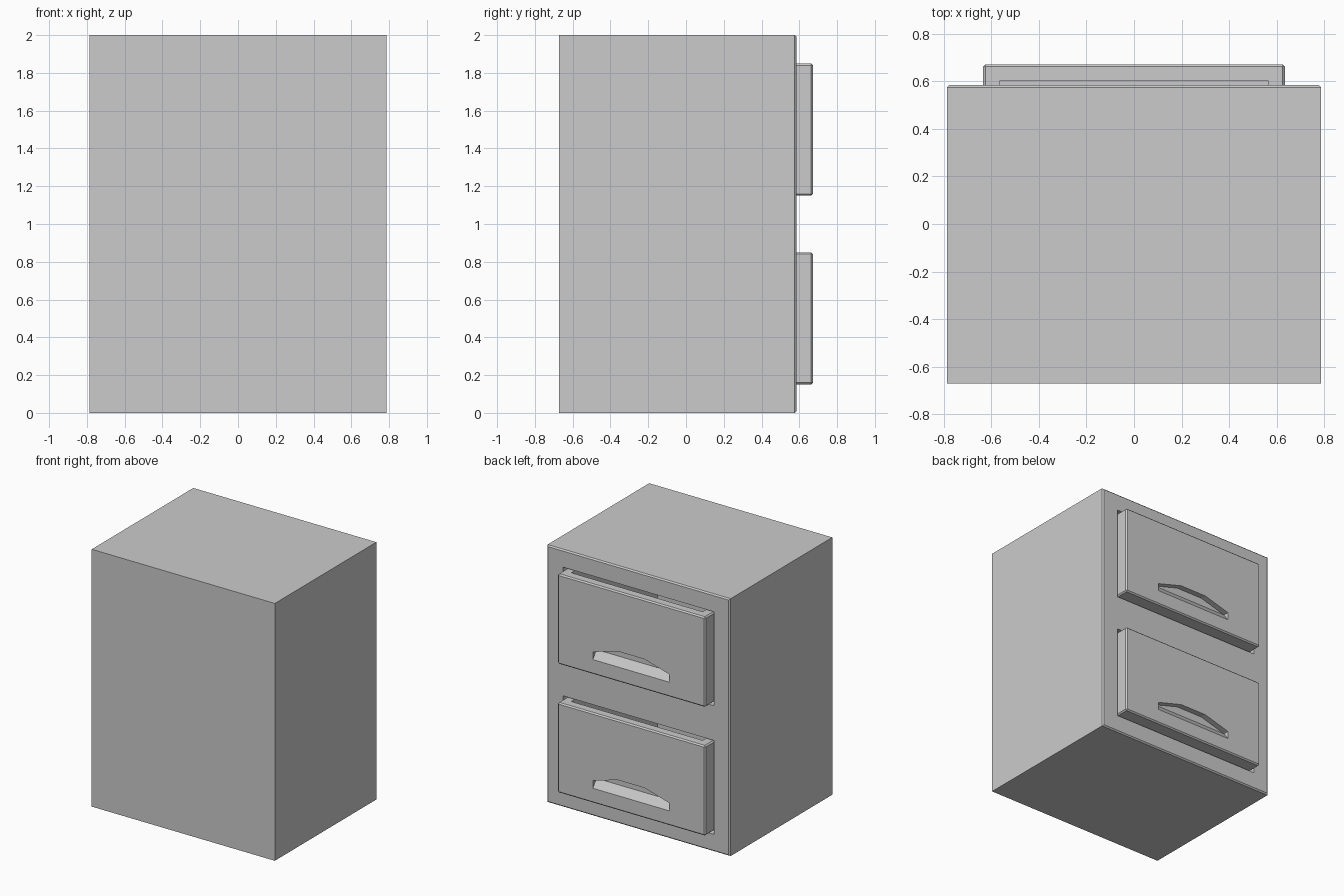
import bpy, bmesh

if "Cube" in bpy.data.objects:
    bpy.data.objects.remove(bpy.data.objects["Cube"])


def make_object(name, bm):
    bmesh.ops.recalc_face_normals(bm, faces=bm.faces)
    mesh = bpy.data.meshes.new(name)
    bm.to_mesh(mesh)
    bm.free()
    obj = bpy.data.objects.new(name, mesh)
    bpy.context.collection.objects.link(obj)
    return obj


def box(name, x, y0, y1, z0, z1, bevel=0.0, front_only=False):
    """Box spanning -x..x, optionally chamfered on all or only the +y edges."""
    bm = bmesh.new()
    bmesh.ops.create_cube(bm, size=1)
    for v in bm.verts:
        v.co.x = x if v.co.x > 0 else -x
        v.co.y = y1 if v.co.y > 0 else y0
        v.co.z = z1 if v.co.z > 0 else z0
    if bevel:
        edges = [e for e in bm.edges
                 if not front_only or all(v.co.y == y1 for v in e.verts)
                 or min(v.co.y for v in e.verts) > y1 - 1e-5]
        bmesh.ops.bevel(bm, geom=edges, offset=bevel, segments=1,
                        profile=0.5, affect='EDGES')
    return make_object(name, bm)


def hull(name, points):
    bm = bmesh.new()
    for p in points:
        bm.verts.new(p)
    bmesh.ops.convex_hull(bm, input=bm.verts)
    return make_object(name, bm)


def cut(obj, cutter):
    """Subtract the cutter, then delete it."""
    mod = obj.modifiers.new("cut", 'BOOLEAN')
    mod.operation = 'DIFFERENCE'
    mod.solver = 'EXACT'
    mod.object = cutter
    bpy.context.view_layer.objects.active = obj
    bpy.ops.object.modifier_apply(modifier=mod.name)
    bpy.data.objects.remove(cutter, do_unlink=True)


# Cabinet body, chamfered around the drawer side
cabinet = box("cabinet", 0.787, -0.672, 0.585, 0, 2, 0.01, True)

FRONT = 0.672
for name, z in (("lower_drawer", 0.15), ("upper_drawer", 1.15)):
    # Opening in the cabinet, slightly larger than the drawer
    cut(cabinet, box("opening_cutter", 0.65, -0.55, 0.7, z - 0.015, z + 0.715))

    # Drawer with a hollow, open-topped inside
    drawer = box(name, 0.635, -0.53, FRONT, z, z + 0.7, 0.01)
    cut(drawer, box("inside_cutter", 0.565, -0.46, 0.602, z + 0.07, z + 0.8))

    # Arched finger pull: deep under the arch, sloping out to the front below
    arch = [(-0.33, z + 0.175), (-0.115, z + 0.236),
            (0.115, z + 0.236), (0.33, z + 0.175)]
    chord = [(-0.33, z + 0.115), (0.33, z + 0.115)]
    points = [(x, FRONT - 0.045, h) for x, h in arch]
    points += [(x, y, h) for x, h in arch + chord for y in (FRONT, FRONT + 0.05)]
    cut(drawer, hull("pull_cutter", points))
